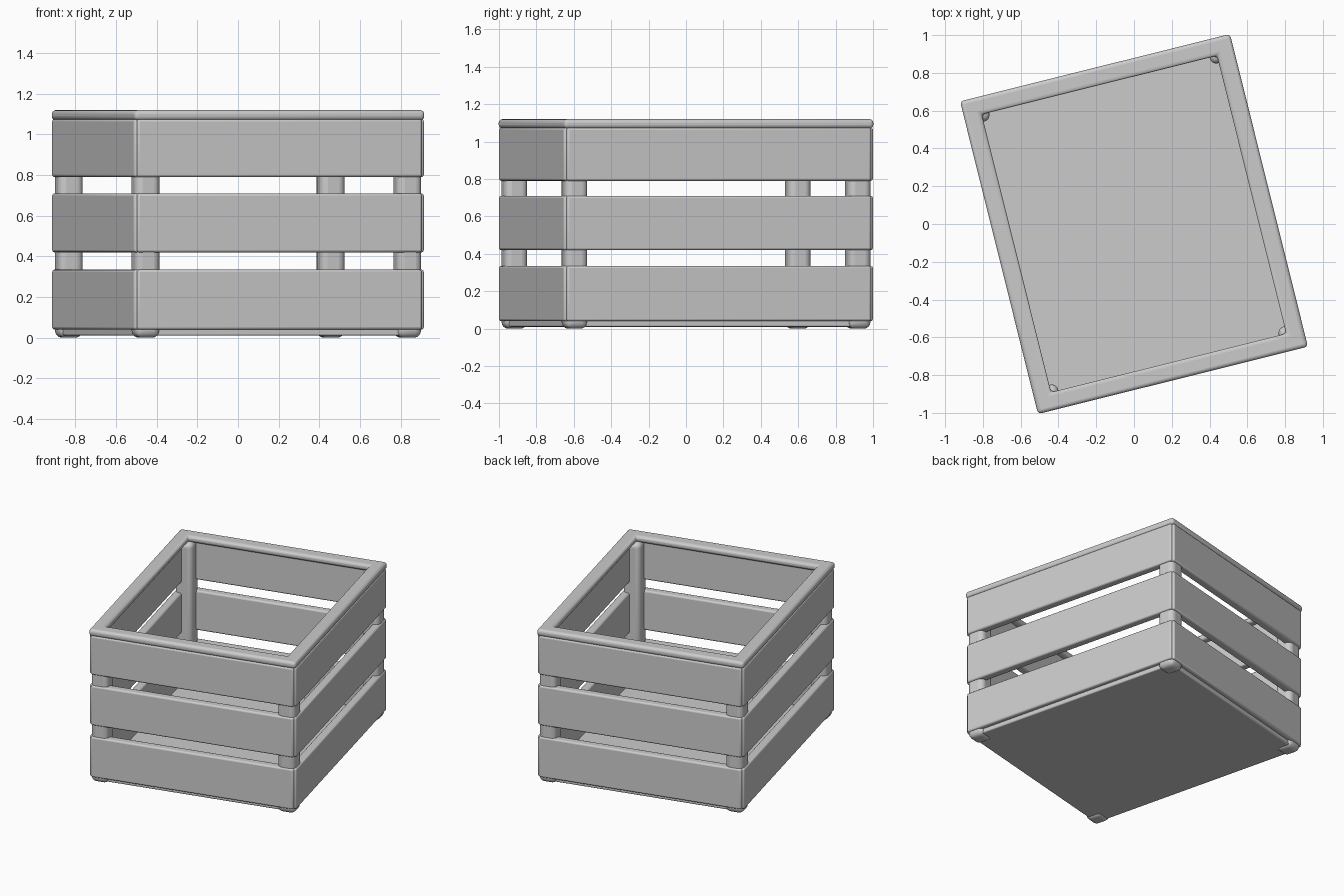
import bpy
import bmesh
from math import radians
from mathutils import Matrix, Vector

if "Cube" in bpy.data.objects:
    bpy.data.objects.remove(bpy.data.objects["Cube"], do_unlink=True)

WIDTH, DEPTH, TOP = 1.473, 1.706, 1.12
TURN = Matrix.Rotation(radians(14), 4, "Z")

grey = bpy.data.materials.new("plain grey")
grey.use_nodes = True
grey.diffuse_color = (0.6, 0.6, 0.6, 1)
grey.node_tree.nodes["Principled BSDF"].inputs["Base Color"].default_value = (0.6, 0.6, 0.6, 1)


def finish(name, bm, bevel, segments=3):
    """Turn the mesh with the crate, round its edges and shade it."""
    bm.transform(TURN)
    bmesh.ops.recalc_face_normals(bm, faces=bm.faces)
    mesh = bpy.data.meshes.new(name)
    bm.to_mesh(mesh)
    bm.free()
    mesh.materials.append(grey)
    obj = bpy.data.objects.new(name, mesh)
    bpy.context.collection.objects.link(obj)
    mod = obj.modifiers.new("rounded edges", "BEVEL")
    mod.width = bevel
    mod.segments = segments
    bpy.ops.object.select_all(action="DESELECT")
    obj.select_set(True)
    bpy.context.view_layer.objects.active = obj
    bpy.ops.object.shade_smooth_by_angle(angle=radians(35))
    return obj


def box(name, centre, size, bevel, segments=3):
    bm = bmesh.new()
    bmesh.ops.create_cube(bm, size=1)
    bm.transform(Matrix.Translation(centre) @ Matrix.Diagonal((*size, 1)))
    return finish(name, bm, bevel, segments)


# Corner posts, slightly set in from the slats
POST, INSET = 0.125, 0.01
for sx, side in ((-1, "right"), (1, "left")):
    for sy, end in ((-1, "front"), (1, "back")):
        x = sx * (WIDTH / 2 - INSET - POST / 2)
        y = sy * (DEPTH / 2 - INSET - POST / 2)
        box(f"{end}_{side}_post", (x, y, 0.54), (POST, POST, 1.08), 0.035, 4)

# Three slats on each of the four walls
THICK = 0.06
for level, (low, high) in {"lower": (0.04, 0.335), "middle": (0.42, 0.71),
                           "upper": (0.79, 1.075)}.items():
    z, h = (low + high) / 2, high - low
    for s, side, end in ((-1, "right", "front"), (1, "left", "back")):
        box(f"{level}_{side}_slat", (s * (WIDTH - THICK) / 2, 0, z),
            (THICK, DEPTH - 0.03, h), 0.012)
        box(f"{level}_{end}_slat", (0, s * (DEPTH - THICK) / 2, z),
            (WIDTH - 0.03, THICK, h), 0.012)

# Floor panel
box("floor_panel", (0, 0, 0.03), (WIDTH - 0.06, DEPTH - 0.06, 0.04), 0.008)

# Top rim: a square ring with rounded edges
RIM = 0.095
bm = bmesh.new()
rings = []
for z in (TOP - 0.05, TOP):
    for cut in (0, RIM):
        a, b = WIDTH / 2 - cut, DEPTH / 2 - cut
        rings.append([bm.verts.new(Vector((sx * a, sy * b, z)))
                      for sx, sy in ((-1, -1), (1, -1), (1, 1), (-1, 1))])
low_out, low_in, top_out, top_in = rings
for p, q in ((low_out, top_out), (top_out, top_in), (top_in, low_in), (low_in, low_out)):
    for i in range(4):
        j = (i + 1) % 4
        bm.faces.new((p[i], p[j], q[j], q[i]))
rim = finish("top_rim", bm, 0.02, 4)
rim.modifiers["rounded edges"].limit_method = "ANGLE"
